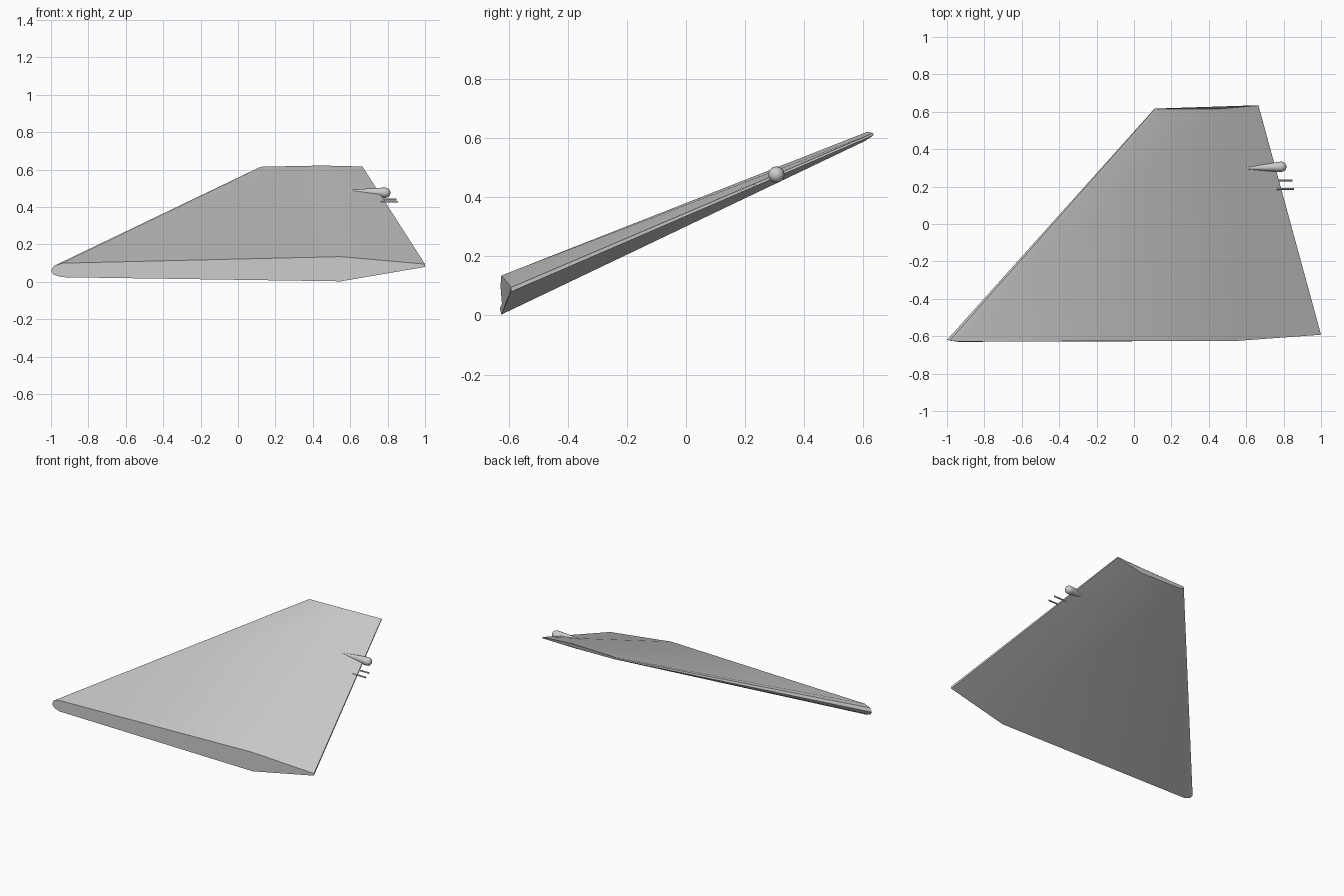
import bpy, bmesh, math
from mathutils import Vector

cube = bpy.data.objects.get("Cube")
if cube:
    bpy.data.objects.remove(cube, do_unlink=True)

grey = bpy.data.materials.new("plain_grey")
grey.use_nodes = True
colour = (0.6, 0.6, 0.6, 1)
grey.diffuse_color = colour
grey.node_tree.nodes["Principled BSDF"].inputs["Base Color"].default_value = colour


def loft(name, rings, angle):
    """Join matching rings of points with quads and cap both ends."""
    bm = bmesh.new()
    loops = [[bm.verts.new(p) for p in ring] for ring in rings]
    n = len(loops[0])
    for a, b in zip(loops, loops[1:]):
        for i in range(n):
            j = (i + 1) % n
            bm.faces.new((a[i], a[j], b[j], b[i]))
    bm.faces.new(loops[0])
    bm.faces.new(loops[-1])
    bmesh.ops.recalc_face_normals(bm, faces=bm.faces)
    mesh = bpy.data.meshes.new(name)
    bm.to_mesh(mesh)
    bm.free()
    obj = bpy.data.objects.new(name, mesh)
    bpy.context.collection.objects.link(obj)
    mesh.materials.append(grey)
    bpy.ops.object.select_all(action='DESELECT')
    obj.select_set(True)
    bpy.context.view_layer.objects.active = obj
    bpy.ops.object.shade_smooth_by_angle(angle=math.radians(angle))
    return obj


def turned(name, start, end, profile, sides):
    """Round body along an axis; profile holds (fraction along, radius)."""
    start, end = Vector(start), Vector(end)
    axis = end - start
    u = axis.cross(Vector((0, 0, 1))).normalized()
    v = axis.normalized().cross(u)
    turns = [2 * math.pi * k / sides for k in range(sides)]
    rings = [[start + axis * t + r * (u * math.cos(a) + v * math.sin(a))
              for a in turns] for t, r in profile]
    return loft(name, rings, 50)


# Fin: blunt nose, widest aft of the middle, thin trailing edge
root = [(-1, -.62, .06), (-.985, -.623, .085), (-.94, -.628, .1),
        (.55, -.625, .135), (1, -.592, .095),
        (1, -.592, .08), (.55, -.625, .003), (-.94, -.63, .025),
        (-.985, -.623, .038)]
tip = [(.11, .617, .606), (.114, .617, .612), (.13, .614, .616),
       (.45, .615, .622), (.665, .633, .617),
       (.665, .635, .61), (.45, .607, .591), (.13, .608, .597),
       (.114, .612, .601)]
loft("fin", [root, tip], 28)

# Teardrop pod at the trailing edge, with a rounded rear end
pod = [(0, .001), (.25, .009), (.5, .017), (.7, .023), (.84, .027)]
pod += [(.89 + .11 * math.sin(a), .0275 * math.cos(a))
        for a in (0, .4, .75, 1.05, 1.3, 1.53)]
turned("pod", (.56, .298, .488), (.815, .307, .475), pod, 20)

# Thin discharge rods beside the pod
for name, x, end, y, z in (("upper_rod", .74, .848, .233, .44),
                           ("lower_rod", .75, .855, .188, .428)):
    turned(name, (x, y, z), (end, y, z), [(0, .005), (1, .005)], 10)
